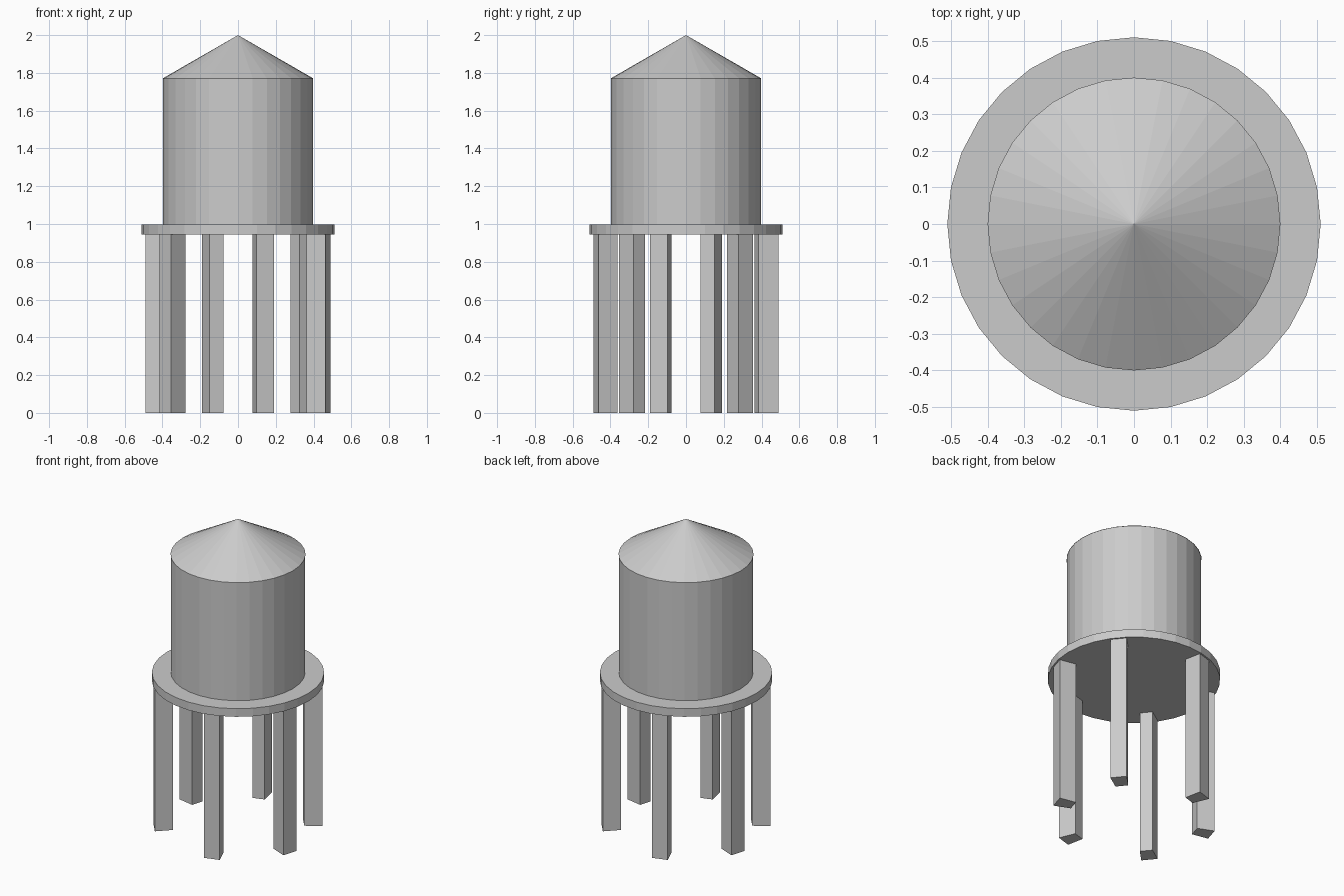
import bpy
import bmesh
from math import cos, sin, tau

SIDES = 32

cube = bpy.data.objects.get("Cube")
if cube:
    bpy.data.objects.remove(cube, do_unlink=True)

grey = bpy.data.materials.new("light_grey")
grey.use_nodes = True
colour = (0.6, 0.6, 0.6, 1)
grey.diffuse_color = colour
grey.node_tree.nodes["Principled BSDF"].inputs["Base Color"].default_value = colour


def add_object(name, bm):
    bmesh.ops.recalc_face_normals(bm, faces=bm.faces)
    mesh = bpy.data.meshes.new(name)
    bm.to_mesh(mesh)
    bm.free()
    mesh.materials.append(grey)
    obj = bpy.data.objects.new(name, mesh)
    bpy.context.collection.objects.link(obj)
    return obj


def rim_point(radius, step, z):
    angle = tau * step / SIDES
    return (radius * cos(angle), radius * sin(angle), z)


def prism(name, outline, bottom, top):
    """Extrude a flat outline of (radius, step) pairs from bottom to top."""
    bm = bmesh.new()
    face = bm.faces.new([bm.verts.new(rim_point(r, s, bottom)) for r, s in outline])
    extruded = bmesh.ops.extrude_face_region(bm, geom=[face], use_keep_orig=True)
    verts = [v for v in extruded["geom"] if isinstance(v, bmesh.types.BMVert)]
    bmesh.ops.translate(bm, verts=verts, vec=(0, 0, top - bottom))
    return add_object(name, bm)


def disc(radius):
    return [(radius, step) for step in range(SIDES)]


# Round platform and the tank standing on it
prism("platform", disc(0.51), 0.945, 0.998)
prism("tank", disc(0.398), 0.998, 1.77)

# Conical roof
bm = bmesh.new()
rim = [bm.verts.new(rim_point(0.4, step, 1.77)) for step in range(SIDES)]
apex = bm.verts.new((0, 0, 2))
bm.faces.new(rim)
for a, b in zip(rim, rim[1:] + rim[:1]):
    bm.faces.new((a, b, apex))
add_object("roof", bm)

# Wedge-shaped legs, each one facet wide, in opposite pairs
for number, step in enumerate((3, 9, 14)):
    for side, start in (("a", step), ("b", step + SIDES // 2)):
        wedge = [(0.392, start), (0.5, start), (0.5, start + 1), (0.392, start + 1)]
        prism(f"leg_{number + 1}{side}", wedge, 0, 0.945)
